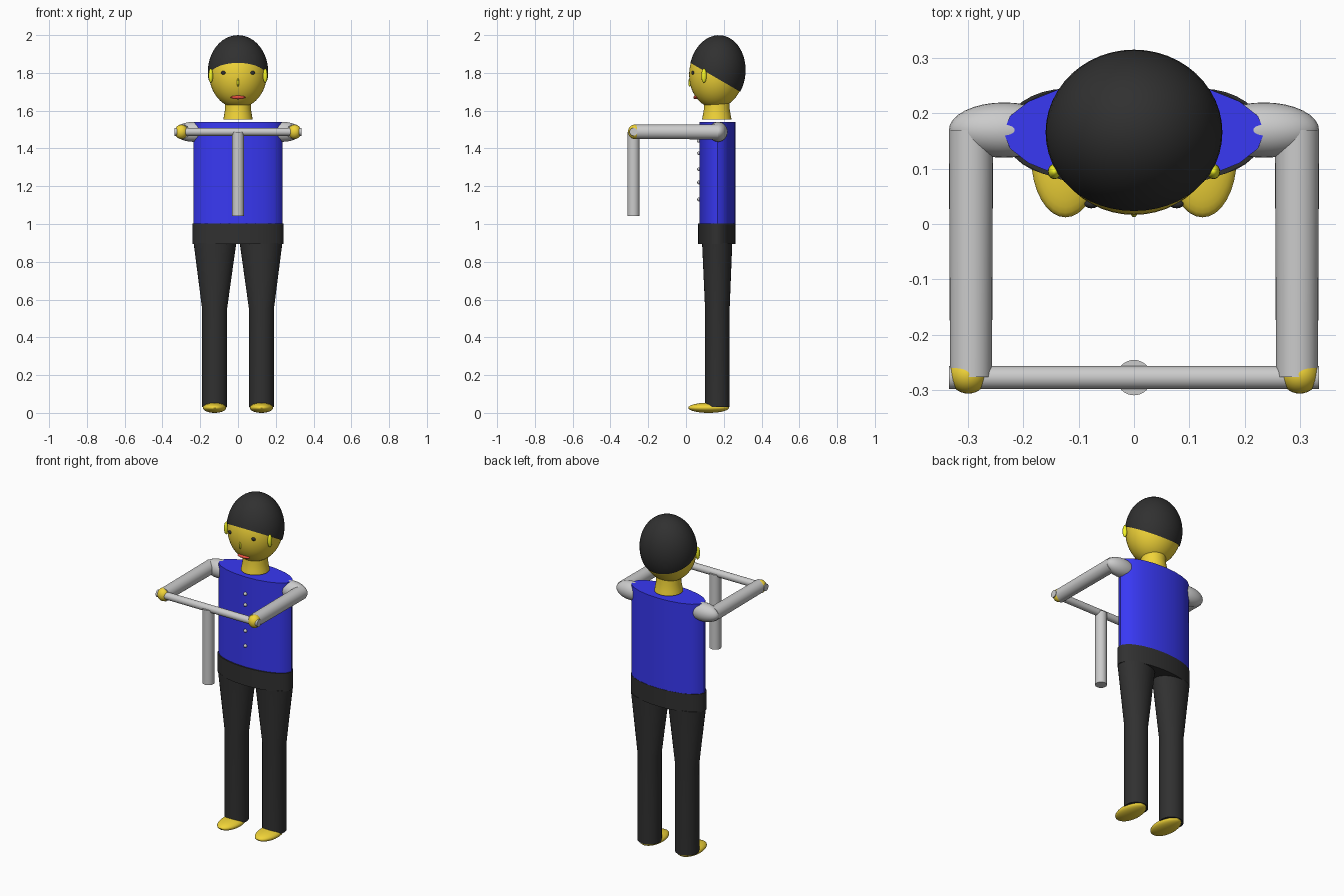
import bpy, bmesh
from math import cos, sin, pi, sqrt, radians
from mathutils import Matrix, Vector

if "Cube" in bpy.data.objects:
    bpy.data.objects.remove(bpy.data.objects["Cube"])


def material(name, rgb):
    m = bpy.data.materials.new(name)
    m.diffuse_color = (*rgb, 1)
    m.use_nodes = True
    m.node_tree.nodes["Principled BSDF"].inputs["Base Color"].default_value = m.diffuse_color
    return m


GOLD = material("skin_gold", (0.88, 0.66, 0.04))
YELLOW = material("bright_yellow", (0.9, 0.9, 0.02))
BLUE = material("shirt_blue", (0.04, 0.04, 0.9))
BLACK = material("black", (0.03, 0.03, 0.03))
RED = material("lip_red", (0.8, 0.08, 0.05))


def finish(name, bm, mat=None):
    bmesh.ops.recalc_face_normals(bm, faces=bm.faces)
    me = bpy.data.meshes.new(name)
    bm.to_mesh(me)
    bm.free()
    ob = bpy.data.objects.new(name, me)
    bpy.context.collection.objects.link(ob)
    if mat:
        me.materials.append(mat)
    bpy.ops.object.select_all(action='DESELECT')
    ob.select_set(True)
    bpy.context.view_layer.objects.active = ob
    bpy.ops.object.shade_smooth_by_angle(angle=radians(40))
    return ob


def ellipsoid(name, centre, radii, mat=None, tilt=0.0, segs=32, cut=None):
    bm = bmesh.new()
    bmesh.ops.create_uvsphere(bm, u_segments=segs, v_segments=segs // 2, radius=1)
    bm.transform(Matrix.Translation(centre) @ Matrix.Rotation(tilt, 4, 'X')
                 @ Matrix.Diagonal((*radii, 1)))
    if cut:
        bmesh.ops.bisect_plane(bm, geom=bm.verts[:] + bm.edges[:] + bm.faces[:],
                               plane_co=cut[0], plane_no=cut[1], clear_inner=True)
    return finish(name, bm, mat)


def loft(name, sections, mat=None, sides=32):
    """Capped stack of ellipses, each (z, cx, cy, rx, ry)."""
    bm = bmesh.new()
    rings = []
    for z, cx, cy, rx, ry in sections:
        rings.append([bm.verts.new((cx + rx * cos(2 * pi * i / sides),
                                    cy + ry * sin(2 * pi * i / sides), z))
                      for i in range(sides)])
    for a, b in zip(rings, rings[1:]):
        for i in range(sides):
            j = (i + 1) % sides
            bm.faces.new((a[i], a[j], b[j], b[i]))
    bm.faces.new(rings[0])
    bm.faces.new(rings[-1])
    return finish(name, bm, mat)


def rod(name, start, end, r1, r2, mat=None):
    a, b = Vector(start), Vector(end)
    bm = bmesh.new()
    bmesh.ops.create_cone(bm, cap_ends=True, segments=32, radius1=r1, radius2=r2,
                          depth=(b - a).length)
    turn = (b - a).to_track_quat('Z', 'Y').to_matrix().to_4x4()
    bm.transform(Matrix.Translation((a + b) / 2) @ turn)
    return finish(name, bm, mat)


# Head, hair cap and neck
TILT = -0.1
HEAD_C, HEAD_R = Vector((0, 0.163, 1.80)), Vector((0.154, 0.146, 0.187))
ellipsoid("head", HEAD_C, HEAD_R, GOLD, TILT, 48)
ellipsoid("hair", (0, 0.166, 1.805), (0.16, 0.149, 0.195), BLACK, TILT, 48,
          cut=((0, 0.02, 1.855), (0, 0.145, 0.25)))
loft("neck", [(1.552, 0, 0.163, 0.078, 0.078), (1.575, 0, 0.163, 0.074, 0.074),
              (1.61, 0, 0.163, 0.068, 0.068), (1.67, 0, 0.163, 0.068, 0.068)], GOLD)


def on_face(x, dz):
    """Point on the front of the head, dz above its centre."""
    y = -HEAD_R.y * sqrt(1 - (x / HEAD_R.x) ** 2 - (dz / HEAD_R.z) ** 2)
    return HEAD_C + Matrix.Rotation(TILT, 3, 'X') @ Vector((x, y, dz))


# Face details
ellipsoid("nose", on_face(0, -0.065), (0.006, 0.008, 0.022), YELLOW, segs=16)
ellipsoid("mouth", on_face(0, -0.14), (0.04, 0.014, 0.010), RED, segs=16)
for s, side in ((-1, "left"), (1, "right")):
    ellipsoid(f"{side}_eye", on_face(s * 0.077, -0.012), (0.013, 0.008, 0.010), BLACK, segs=16)
    ellipsoid(f"{side}_ear", (s * 0.144, 0.095, 1.785), (0.012, 0.014, 0.038), YELLOW, segs=16)

# Shirt with buttons, and trouser waist
loft("shirt", [(1.0, 0, 0.166, 0.236, 0.095), (1.54, 0, 0.166, 0.236, 0.095)], BLUE, 20)
for z in (1.44, 1.375, 1.29, 1.22, 1.13):
    ellipsoid("button", (0, 0.069, z), (0.010, 0.010, 0.010), segs=16)
loft("waist", [(0.895, 0, 0.163, 0.24, 0.099), (1.003, 0, 0.163, 0.24, 0.099)], BLACK)

# Limbs
for s, side in ((-1, "left"), (1, "right")):
    loft(f"{side}_leg", [(0.03, s * 0.124, 0.166, 0.066, 0.065),
                         (0.55, s * 0.124, 0.166, 0.066, 0.065),
                         (0.90, s * 0.122, 0.165, 0.113, 0.08)], BLACK)
    ellipsoid(f"{side}_foot", (s * 0.124, 0.12, 0.027), (0.062, 0.108, 0.027), GOLD)
    ellipsoid(f"{side}_shoulder", (s * 0.235, 0.17, 1.488), (0.1, 0.05, 0.053))
    rod(f"{side}_forearm", (s * 0.295, 0.17, 1.488), (s * 0.295, -0.277, 1.488), 0.04, 0.038)
    ellipsoid(f"{side}_hand", (s * 0.3, -0.272, 1.488), (0.035, 0.035, 0.038), GOLD)

# Handlebar and its hanging post
rod("handlebar", (-0.335, -0.278, 1.488), (0.335, -0.278, 1.488), 0.021, 0.021)
rod("post", (0, -0.278, 1.042), (0, -0.278, 1.488), 0.032, 0.032)
